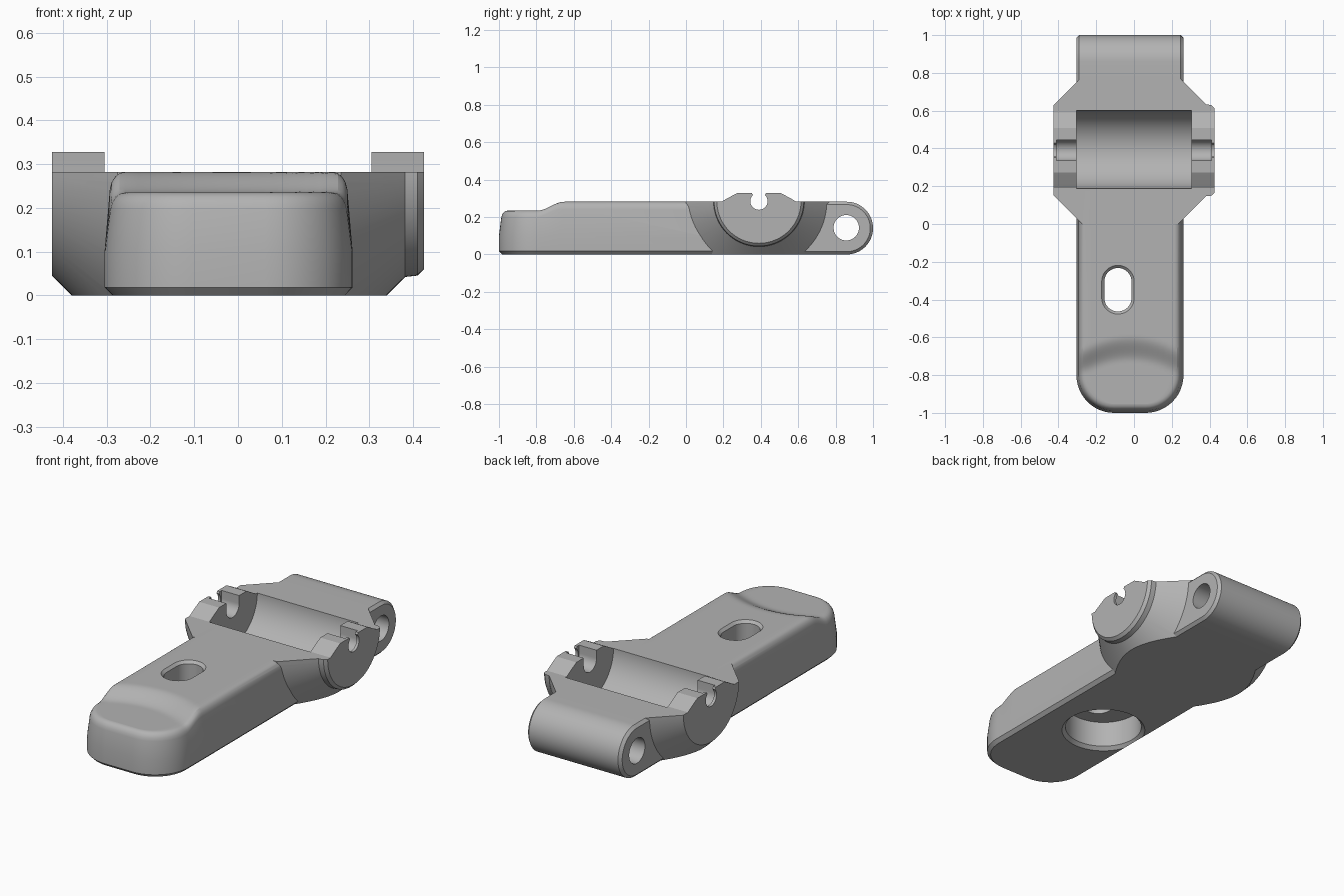
import bpy, bmesh
from math import sin, cos, pi

if "Cube" in bpy.data.objects:
    bpy.data.objects.remove(bpy.data.objects["Cube"], do_unlink=True)

grey = bpy.data.materials.new("plain_grey")
grey.use_nodes = True
COLOUR = (0.45, 0.45, 0.45, 1)
grey.diffuse_color = COLOUR
grey.node_tree.nodes["Principled BSDF"].inputs["Base Color"].default_value = COLOUR


def finish(name, bm):
    bmesh.ops.recalc_face_normals(bm, faces=bm.faces)
    mesh = bpy.data.meshes.new(name)
    bm.to_mesh(mesh)
    bm.free()
    mesh.materials.append(grey)
    obj = bpy.data.objects.new(name, mesh)
    bpy.context.collection.objects.link(obj)
    return obj


def loft(name, rings):
    """Closed solid through rings of equal point count."""
    bm = bmesh.new()
    loops = [[bm.verts.new(p) for p in ring] for ring in rings]
    for a, b in zip(loops, loops[1:]):
        for i in range(len(a)):
            j = (i + 1) % len(a)
            bm.faces.new((a[i], a[j], b[j], b[i]))
    bm.faces.new(loops[0])
    bm.faces.new(loops[-1])
    return finish(name, bm)


def prism(name, profile, x0, x1):
    return loft(name, [[(x, y, z) for y, z in profile] for x in (x0, x1)])


def circle(cy, cz, r, n=64):
    return [(cy + r * cos(2 * pi * i / n), cz + r * sin(2 * pi * i / n)) for i in range(n)]


def box_yz(y0, y1, z0, z1):
    return [(y0, z0), (y1, z0), (y1, z1), (y0, z1)]


def combine(target, tool, operation):
    mod = target.modifiers.new("join", 'BOOLEAN')
    mod.object, mod.operation, mod.solver = tool, operation, 'EXACT'
    bpy.context.view_layer.objects.active = target
    bpy.ops.object.modifier_apply(modifier=mod.name)
    bpy.data.objects.remove(tool, do_unlink=True)


TOP = 0.282
CX, HALF, CORNER = -0.0215, 0.2835, 0.2
AXIS_Y, AXIS_Z = 0.39, 0.285


def arm_height(x, y):
    u = (x - CX) / HALF
    t = (y + 0.82 - 0.09 * (1 - u * u)) / 0.14
    t = min(1, max(0, t))
    return 0.235 + (TOP - 0.235) * t * t * (3 - 2 * t)


def make_arm():
    # Each wall row: inset from the outline, height, whether measured from the top
    wall = [(0.018, 0, False), (0, 0.018, False), (0, 0.1, False), (0.012, -0.04, True),
            (0.016, -0.024, True), (0.024, -0.011, True), (0.034, -0.003, True), (0.047, 0, True)]
    columns = 16
    stations = [("arc", pi / 2 * i / 12) for i in range(13)]
    stations += [("line", -0.8 + 0.015 * i) for i in range(1, 17)] + [("line", 0.3)]
    bm = bmesh.new()
    sections = []
    for kind, v in stations:
        def point(side, inset):
            if kind == "arc":
                r = CORNER - inset
                return (CX + side * (HALF - CORNER + r * sin(v)), -1 + CORNER - r * cos(v))
            return (CX + side * (HALF - inset), v)

        def wall_vert(side, row):
            x, y = point(side, row[0])
            return (x, y, row[1] + (arm_height(x, y) if row[2] else 0))
        left = [wall_vert(-1, row) for row in wall]
        right = [wall_vert(1, row) for row in wall]
        middle = []
        for i in range(1, columns):
            x = left[-1][0] + (right[-1][0] - left[-1][0]) * i / columns
            middle.append((x, left[-1][1], arm_height(x, left[-1][1])))
        sections.append([bm.verts.new(p) for p in left + middle + right[::-1]])
    for a, b in zip(sections, sections[1:]):
        for i in range(len(a)):
            j = (i + 1) % len(a)
            bm.faces.new((a[i], a[j], b[j], b[i]))
    # Ladder of faces closing the two ends
    n = len(wall)
    for s in (sections[0], sections[-1]):
        for i in range(n - 2):
            bm.faces.new((s[i], s[i + 1], s[-2 - i], s[-1 - i]))
        bm.faces.new(s[n - 2:len(s) - n + 2])
    return finish("front_arm", bm)


# Conical shoulders around the cross axis, trimmed flat above and below
cone = [(-0.425, 0.24), (-0.275, 0.39), (0.235, 0.39), (0.382, 0.243),
        (0.41, 0.24), (0.425, 0.225)]
body = loft("hinge_body", [[(x, y, z) for y, z in circle(AXIS_Y, AXIS_Z, r, 96)] for x, r in cone])
combine(body, prism("trim", box_yz(-0.5, 1.5, 0, TOP), -1, 1), 'INTERSECT')
combine(body, make_arm(), 'UNION')


# Rear barrel with chamfered ends
def barrel_profile(inset):
    r = TOP / 2 - inset
    arc = [(1 - TOP / 2 + r * sin(pi * i / 32), TOP / 2 - r * cos(pi * i / 32)) for i in range(33)]
    return [(0.25, TOP - inset), (0.25, inset)] + arc


rings = [(-0.305, 0.015), (-0.29, 0), (0.247, 0), (0.262, 0.015)]
barrel = loft("rear_barrel", [[(x, y, z) for y, z in barrel_profile(c)] for x, c in rings])
combine(body, barrel, 'UNION')

# Raised ears over both discs
ear = [(0.19, TOP), (0.215, 0.297), (0.273, 0.328), (0.508, 0.328), (0.565, 0.297),
       (0.59, TOP), (0.53, 0.2), (0.25, 0.2)]
for x0, x1 in ((-0.425, -0.305), (0.305, 0.425)):
    combine(body, prism("ear", ear, x0, x1), 'UNION')

# Round trough between the ears
combine(body, prism("trough", circle(0.395, 0.285, 0.207, 96), -0.305, 0.305), 'DIFFERENCE')

# Pin seats: wide pocket inside, keyhole through the outer wall
pocket = [(AXIS_Y + 0.055 * cos(pi * i / 20), AXIS_Z - 0.055 * sin(pi * i / 20)) for i in range(21)]
pocket += [(AXIS_Y - 0.055, 0.4), (AXIS_Y + 0.055, 0.4)]
combine(body, prism("pocket", pocket, -0.41, 0.41), 'DIFFERENCE')
combine(body, prism("keyhole", circle(AXIS_Y, AXIS_Z, 0.046, 40), -0.5, 0.5), 'DIFFERENCE')
neck = [(AXIS_Y + s * w, z) for s, w, z in
        ((-1, 0.03, 0.28), (1, 0.03, 0.28), (1, 0.03, 0.315), (1, 0.045, 0.34),
         (-1, 0.045, 0.34), (-1, 0.03, 0.315))]
combine(body, prism("neck", neck, -0.5, 0.5), 'DIFFERENCE')

# Cross hole in the barrel
combine(body, prism("cross_hole", circle(0.857, 0.143, 0.068, 48), -0.5, 0.5), 'DIFFERENCE')


# Slot from above with a chamfered rim, round recess from below
def stadium(r, z, half):
    pts = []
    for i in range(64):
        a = 2 * pi * (i + 0.5) / 64
        shift = half if sin(a) > 0 else -half
        pts.append((-0.085 + r * cos(a), -0.348 + shift + r * sin(a), z))
    return pts


slot = [stadium(r, z, 0.043) for r, z in ((0.072, 0.05), (0.072, 0.268), (0.086, TOP), (0.086, 0.35))]
combine(body, loft("slot", slot), 'DIFFERENCE')
recess = [stadium(r, z, 0) for r, z in ((0.215, -0.05), (0.215, 0), (0.197, 0.018), (0.197, 0.16))]
combine(body, loft("recess", recess), 'DIFFERENCE')

# Smooth curved faces, keep edges sharp
bpy.ops.object.select_all(action='DESELECT')
body.select_set(True)
bpy.context.view_layer.objects.active = body
bpy.ops.object.shade_smooth_by_angle(angle=0.45)
